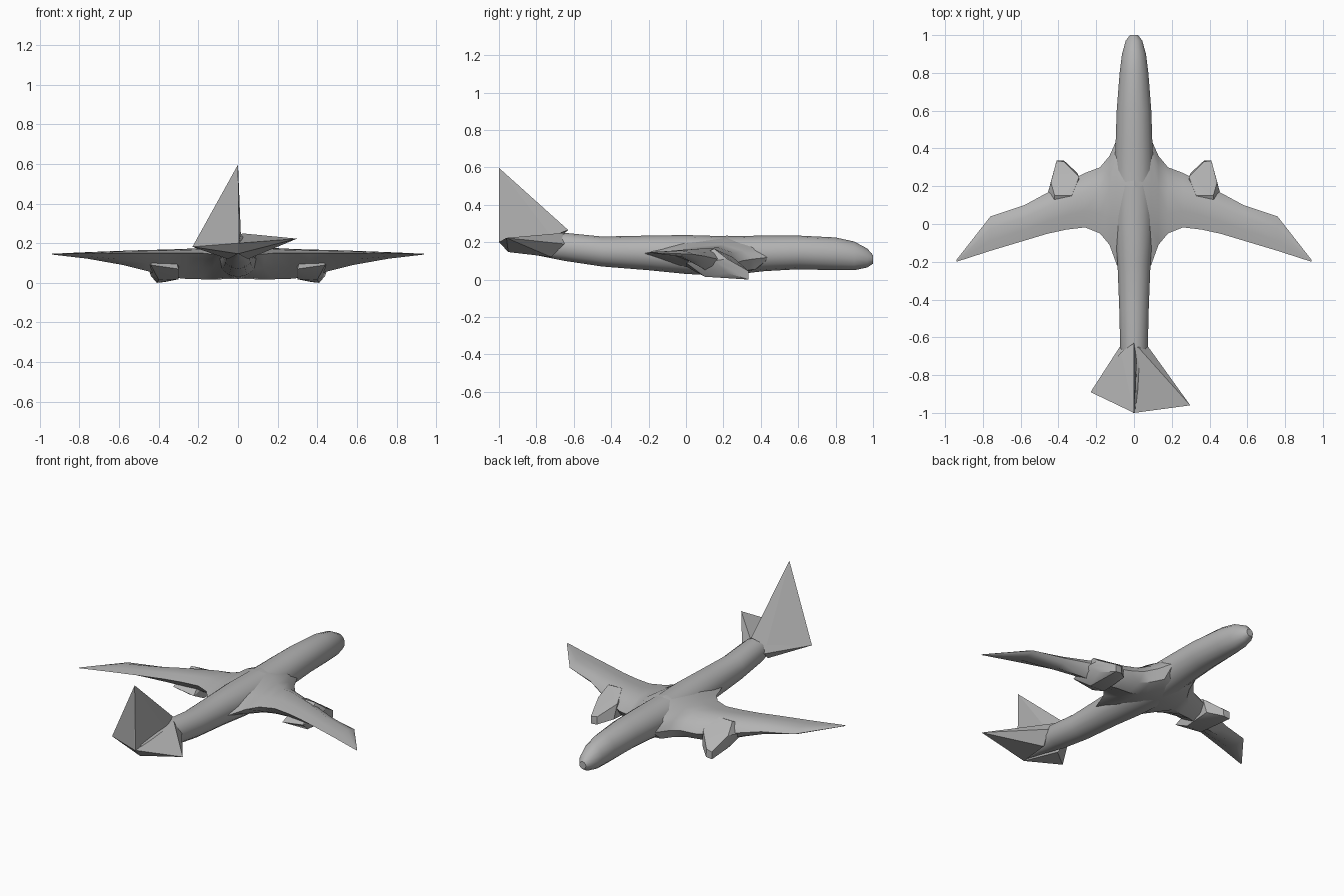
import bpy, bmesh
from math import cos, sin, pi

cube = bpy.data.objects.get("Cube")
if cube:
    bpy.data.objects.remove(cube, do_unlink=True)

grey = bpy.data.materials.new("plain grey")
grey.use_nodes = True
GREY = (0.45, 0.45, 0.45, 1)
grey.diffuse_color = GREY
grey.node_tree.nodes["Principled BSDF"].inputs["Base Color"].default_value = GREY


def finish(name, bm, smooth=None):
    """Turn a bmesh into a named grey object."""
    bmesh.ops.recalc_face_normals(bm, faces=bm.faces)
    mesh = bpy.data.meshes.new(name)
    bm.to_mesh(mesh)
    bm.free()
    mesh.materials.append(grey)
    obj = bpy.data.objects.new(name, mesh)
    bpy.context.collection.objects.link(obj)
    if smooth:
        bpy.ops.object.select_all(action="DESELECT")
        obj.select_set(True)
        bpy.context.view_layer.objects.active = obj
        bpy.ops.object.shade_smooth_by_angle(angle=smooth)
    return obj


def loft(name, rings, smooth):
    """Skin a list of equal rings and cap both ends."""
    bm = bmesh.new()
    loops = [[bm.verts.new(p) for p in ring] for ring in rings]
    count = len(loops[0])
    for a, b in zip(loops, loops[1:]):
        for i in range(count):
            j = (i + 1) % count
            bm.faces.new((a[i], a[j], b[j], b[i]))
    bm.faces.new(loops[0])
    bm.faces.new(loops[-1])
    return finish(name, bm, smooth)


def hull(name, points, smooth=None):
    """Wrap a few points in a faceted solid."""
    bm = bmesh.new()
    for p in points:
        bm.verts.new(p)
    result = bmesh.ops.convex_hull(bm, input=bm.verts)
    loose = {v for v in result["geom_interior"] if isinstance(v, bmesh.types.BMVert)}
    bmesh.ops.delete(bm, geom=list(loose), context="VERTS")
    return finish(name, bm, smooth)


def body_ring(y, half, low, high, sides=14):
    mid, tall = (low + high) / 2, (high - low) / 2
    turn = [2 * pi * (i + 0.5) / sides for i in range(sides)]
    return [(half * cos(t), y, mid + tall * sin(t)) for t in turn]


# Fuselage: y, half width, underside, top
fuselage = [
    (1.0, .022, .085, .13), (.97, .045, .065, .165), (.9, .065, .05, .203),
    (.8, .078, .05, .225), (.6, .094, .055, .235), (.42, .1, .045, .235),
    (.2, .11, .02, .232), (0, .105, .03, .238), (-.2, .09, .05, .235),
    (-.45, .08, .07, .23), (-.65, .075, .1, .25), (-.8, .045, .13, .24),
    (-.95, .015, .155, .22),
]
loft("fuselage", [body_ring(*s) for s in fuselage], 0.7)


def wing_ring(side, x, front, back, z_front, z_back, top, low):
    def at(t, z):
        return (side * x, front + (back - front) * t, z)
    return [at(0, z_front), at(.12, z_front + (top - z_front) * .55),
            at(.35, top), at(.7, top * .7 + z_back * .3), at(1, z_back),
            at(.7, low * .55 + z_back * .45), at(.35, low),
            at(.12, low * .65 + z_front * .35)]


# Wing: x, leading y, trailing y, leading z, trailing z, top, underside
wing = [
    (0, .48, -.26, .13, .13, .235, .02), (.09, .45, -.22, .12, .14, .212, .018),
    (.13, .36, -.11, .11, .145, .187, .018), (.18, .3, -.05, .1, .15, .176, .018),
    (.26, .27, -.018, .09, .15, .172, .02), (.36, .22, -.03, .1, .15, .168, .03),
    (.46, .165, -.052, .11, .15, .166, .06), (.58, .1, -.088, .125, .15, .162, .09),
    (.76, .04, -.142, .135, .148, .155, .122), (.94, -.19, -.2, .145, .146, .147, .143),
]
for side, label in ((1, "left"), (-1, "right")):
    loft(label + "_wing", [wing_ring(side, *s) for s in wing], 0.6)

    # Engine pod, low under the leading edge
    pod = [(.37, .335, .004), (.41, .335, 0), (.37, .33, .05), (.41, .335, .045),
           (.3, .27, .03), (.29, .25, .12), (.44, .22, .035), (.44, .22, .11),
           (.33, .15, .167), (.42, .15, .165), (.46, .15, .1), (.3, .1, .018),
           (.4, .1, .015), (.44, 0, .09), (.3, 0, .07)]
    hull(label + "_engine_pod", [(side * x, y, z) for x, y, z in pod], 0.5)

# Tail: shared key points
apex = (0, -1, .597)
tail_end = (0, -1, .2)
keel = (0, -.95, .147)
fin_root = (0, -.63, .265)
left_tip = (.298, -.96, .223)
right_tip = (-.23, -.89, .182)

hull("tail_fin", [apex, (.006, -1, .2), (-.006, -1, .2), fin_root, (.015, -.72, .23)])
hull("right_fin_wedge", [apex, right_tip, tail_end, fin_root, (-.07, -.68, .22)])
hull("right_tailplane", [right_tip, tail_end, keel, (-.075, -.65, .18),
                         (-.02, -.65, .25), (-.05, -.72, .12)])
hull("left_tailplane", [left_tip, tail_end, keel, (.13, -.78, .238),
                        (.075, -.65, .19), (.02, -.65, .25), (.05, -.72, .12)])
